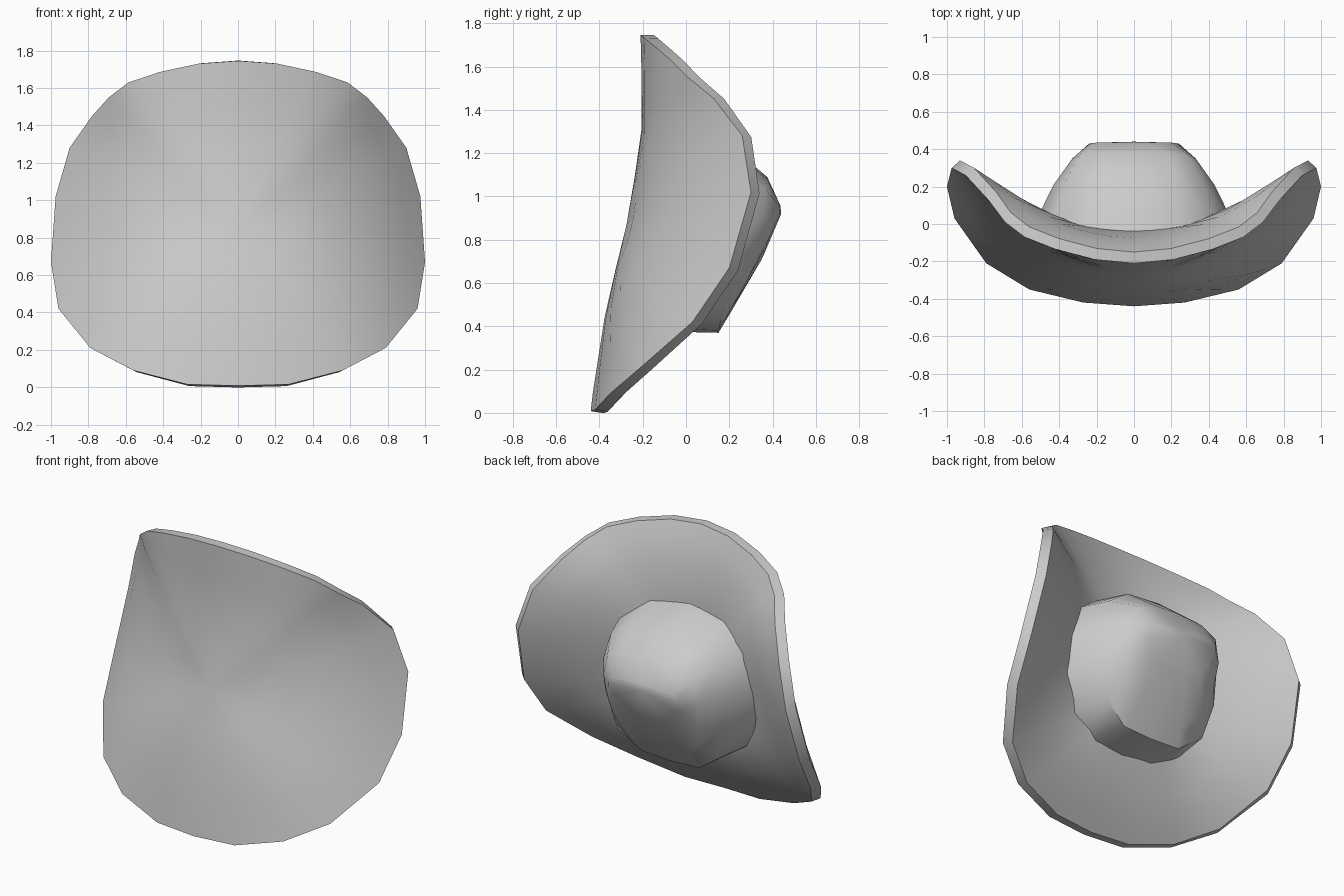
import bpy, bmesh
from mathutils import Vector

if "Cube" in bpy.data.objects:
    bpy.data.objects.remove(bpy.data.objects["Cube"])

# Brim edge, right half, bottom to top (x, y, z)
RIM = [(0, -.44, .008), (.27, -.42, .015), (.56, -.35, .09), (.79, -.21, .21),
       (.96, .03, .42), (1, .20, .67), (.975, .30, 1.02), (.90, .26, 1.28),
       (.78, .13, 1.45), (.69, .01, 1.55), (.585, -.07, 1.63), (.42, -.135, 1.685),
       (.21, -.19, 1.73), (0, -.21, 1.745)]
# Centre line of the brim underside (z, y)
SPINE = [(0, -.445), (.48, -.37), (.93, -.26), (1.35, -.2), (1.75, -.21)]
MID_Z = .87


def spine(z):
    for (z0, y0), (z1, y1) in zip(SPINE, SPINE[1:]):
        if z <= z1:
            break
    return y0 + (y1 - y0) * (z - z0) / (z1 - z0)


def mirrored(half):
    """Close a half outline whose ends lie on x = 0."""
    return half + [(-x, y, z) for x, y, z in half[-2:0:-1]]


def loft(name, rings, start=None, end=None):
    """Skin a list of equal rings, with optional tip points."""
    bm = bmesh.new()
    vs = [[bm.verts.new(p) for p in r] for r in rings]
    n = len(vs[0])
    for a, b in zip(vs, vs[1:]):
        for i in range(n):
            j = (i + 1) % n
            bm.faces.new((a[i], a[j], b[j], b[i]))
    for tip, ring in ((start, vs[0]), (end, vs[-1])):
        if tip:
            c = bm.verts.new(tip)
            for i in range(n):
                bm.faces.new((ring[i], ring[(i + 1) % n], c))
    bmesh.ops.recalc_face_normals(bm, faces=bm.faces)
    me = bpy.data.meshes.new(name)
    bm.to_mesh(me)
    bm.free()
    ob = bpy.data.objects.new(name, me)
    bpy.context.collection.objects.link(ob)
    bpy.context.view_layer.objects.active = ob
    ob.select_set(True)
    bpy.ops.object.shade_smooth_by_angle(angle=.75)
    ob.select_set(False)
    return ob


# Brim: curled sheet, thicker towards the crown
THICK = {1: .06, .9: .095, .75: .13, .5: .17, .25: .18}


def brim_ring(t, back):
    out = []
    for x, y, z in mirrored(RIM):
        k = (y - spine(z)) / (x * x) if abs(x) > .1 else .25
        px, pz = x * t, MID_Z + (z - MID_Z) * t
        k = k * t + (.5 if back else .33) * (1 - t)
        p = Vector((px, spine(pz) + k * px * px, pz))
        if t == 1:
            p.y = y
        if back:
            slope = (spine(pz + .02) - spine(pz - .02)) / .04
            n = Vector((-2 * k * px, 1, -slope)).normalized()
            p += n * THICK[t]
            # the lower brim rises to meet the crown
            low = max(0, (MID_Z - z) / MID_Z) ** 2
            p.y += .13 * low * min(1, (1 - t) / .4)
        out.append(tuple(p))
    return out


steps = (.25, .5, .75, .9, 1)
rings = [brim_ring(t, False) for t in steps] + [brim_ring(t, True) for t in steps[::-1]]
loft("brim", rings, (0, spine(MID_Z), MID_Z), (0, spine(MID_Z) + .18, MID_Z))

# Crown: dome tapering to a blunt sloping ridge
base = [(x, spine(z) + .5 * x * x + .12, z) for x, z in
        [(0, .38), (.2, .4), (.4, .49), (.52, .7), (.535, .9), (.45, 1.12), (.26, 1.26), (0, 1.3)]]
shoulder = [(0, .15, .37), (.2, .15, .38), (.35, .18, .49), (.42, .2, .72),
            (.43, .21, .92), (.37, .22, 1.1), (.23, .22, 1.2), (0, .22, 1.22)]
upper = [(0, .21, .47), (.17, .21, .48), (.27, .27, .59), (.32, .32, .75),
         (.33, .35, .9), (.29, .37, 1.03), (.18, .375, 1.08), (0, .375, 1.09)]
top = [(0, .35, .71), (.1, .355, .72), (.17, .37, .77), (.22, .395, .83),
       (.24, .43, .91), (.2, .435, .95), (.1, .435, .96), (0, .43, .96)]
loft("crown", [mirrored(r) for r in (base, shoulder, upper, top)], end=(0, .44, .92))
